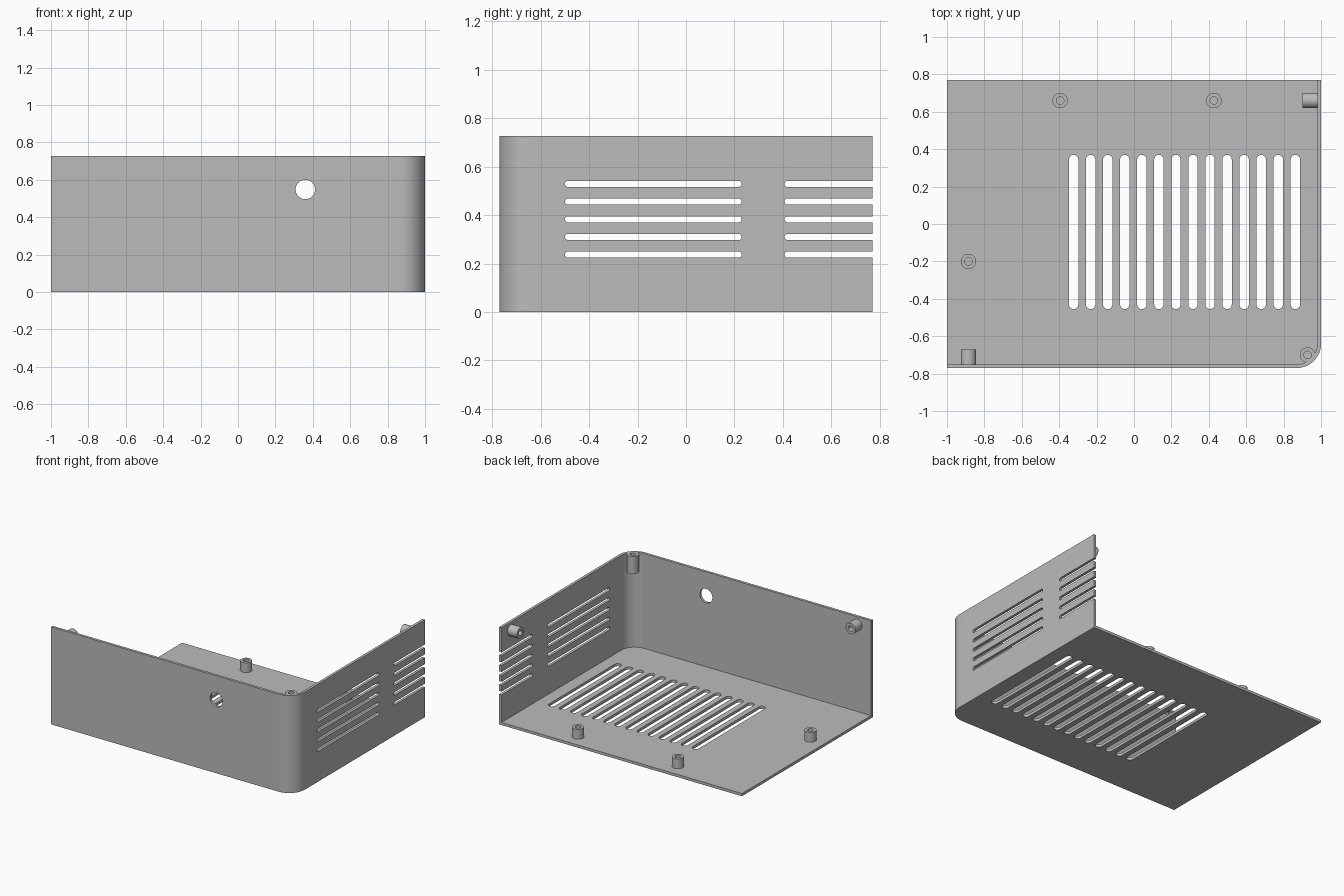
import bpy, bmesh, math
from mathutils import Matrix, Vector

if "Cube" in bpy.data.objects:
    bpy.data.objects.remove(bpy.data.objects["Cube"], do_unlink=True)

HX, HY, H = 1.0, 0.77, 0.726      # half width, half depth, height
T, R = 0.02, 0.13                 # wall thickness, corner radius

grey = bpy.data.materials.new("plastic grey")
grey.use_nodes = True
grey.diffuse_color = (0.5, 0.5, 0.5, 1)
grey.node_tree.nodes["Principled BSDF"].inputs["Base Color"].default_value = (0.5, 0.5, 0.5, 1)


def make_object(name, bm):
    bmesh.ops.recalc_face_normals(bm, faces=bm.faces)
    mesh = bpy.data.meshes.new(name)
    bm.to_mesh(mesh)
    bm.free()
    mesh.materials.append(grey)
    obj = bpy.data.objects.new(name, mesh)
    bpy.context.collection.objects.link(obj)
    return obj


def add_prism(bm, outline, low, high, matrix=Matrix()):
    """Extrude a flat outline from low to high, then place it."""
    face = bm.faces.new([bm.verts.new(matrix @ Vector((x, y, low))) for x, y in outline])
    top = bmesh.ops.extrude_face_region(bm, geom=[face])["geom"]
    shift = matrix.to_3x3() @ Vector((0, 0, high - low))
    bmesh.ops.translate(bm, vec=shift, verts=[v for v in top if isinstance(v, bmesh.types.BMVert)])


def arc(cx, cy, r, start, end, steps):
    angles = [math.radians(start + (end - start) * i / steps) for i in range(steps + 1)]
    return [(cx + r * math.cos(a), cy + r * math.sin(a)) for a in angles]


def capsule(cx, y0, y1, r):
    """Slot outline running along y with round ends."""
    return arc(cx, y1 - r, r, 0, 180, 10) + arc(cx, y0 + r, r, 180, 360, 10)


def corner_outline(inset, extra):
    """Rectangle with its front right corner rounded."""
    corner = arc(HX - R, -HY + R, R - inset, -90, 0, 20)
    return [(-HX - extra, -HY + inset)] + corner + [(HX - inset, HY + extra), (-HX - extra, HY + extra)]


# Case shell: rounded block
block = bmesh.new()
add_prism(block, corner_outline(0, 0), 0, H)
shell = make_object("case_shell", block)

# Inner space, open to the back, left and top
cavity = bmesh.new()
add_prism(cavity, corner_outline(T, 0.2), T, H + 0.2)

# Floor vent slots
floor_slots = bmesh.new()
for i in range(14):
    add_prism(floor_slots, capsule(-0.323 + i * 0.0912, -0.455, 0.37, 0.025), -0.1, 0.1)

# Side vent slots, the rear row open at the back edge
side_slots = bmesh.new()
for i in range(5):
    place = Matrix.Translation((HX, 0, 0.237 + i * 0.073)) @ Matrix.Rotation(math.pi / 2, 4, 'Y')
    for y0, y1 in ((-0.5, 0.23), (0.407, 1.0)):
        add_prism(side_slots, capsule(0, y0, y1, 0.0125), -0.1, 0.1, place)

# Round hole in the front wall
front_hole = bmesh.new()
place = Matrix.Translation((0.36, -HY, 0.548)) @ Matrix.Rotation(math.pi / 2, 4, 'X')
add_prism(front_hole, arc(0, 0, 0.052, 0, 348.75, 31), -0.1, 0.1, place)

bpy.context.view_layer.objects.active = shell
cutters = {"cavity_cutter": cavity, "floor_slot_cutter": floor_slots,
           "side_slot_cutter": side_slots, "front_hole_cutter": front_hole}
for name, bm in cutters.items():
    cutter = make_object(name, bm)
    cutter.hide_render = True
    mod = shell.modifiers.new(name, 'BOOLEAN')
    mod.operation, mod.solver, mod.object = 'DIFFERENCE', 'EXACT', cutter
    bpy.ops.object.modifier_apply(modifier=name)
    bpy.data.objects.remove(cutter, do_unlink=True)


def screw_boss(name, base, length, direction, depth):
    """Hollow post with a blind screw hole, lathed around its axis."""
    r, hole = 0.041, 0.02
    points = [(0, 0), (r, 0), (r, length), (hole, length), (hole, length - depth), (0, length - depth)]
    bm = bmesh.new()
    verts = [bm.verts.new((x, 0, z)) for x, z in points]
    edges = [bm.edges.new(pair) for pair in zip(verts, verts[1:])]
    bmesh.ops.spin(bm, geom=verts + edges, cent=(0, 0, 0), axis=(0, 0, 1),
                   angle=2 * math.pi, steps=32)
    bmesh.ops.remove_doubles(bm, verts=bm.verts, dist=0.0001)
    turn = Vector((0, 0, 1)).rotation_difference(Vector(direction)).to_matrix().to_4x4()
    bmesh.ops.transform(bm, matrix=Matrix.Translation(base) @ turn, verts=bm.verts)
    return make_object(name, bm)


# Screw bosses on the floor, in the corner and on the walls
up = (0, 0, 1)
parts = [
    shell,
    screw_boss("floor_boss_back_left", (0.427, 0.66, T - 0.005), 0.078, up, 0.07),
    screw_boss("floor_boss_back_right", (-0.395, 0.66, T - 0.005), 0.078, up, 0.07),
    screw_boss("floor_boss_side", (-0.885, -0.2, T - 0.005), 0.078, up, 0.07),
    screw_boss("corner_boss", (0.928, -0.70, H - 0.13), 0.13, up, 0.11),
    screw_boss("front_wall_boss", (-0.885, -HY + T - 0.005, 0.666), 0.083, (0, 1, 0), 0.075),
    screw_boss("side_wall_boss", (HX - T + 0.005, 0.66, 0.666), 0.083, (-1, 0, 0), 0.075),
]

bpy.ops.object.select_all(action='DESELECT')
for part in parts:
    part.select_set(True)
bpy.ops.object.shade_smooth_by_angle(angle=math.radians(30))
